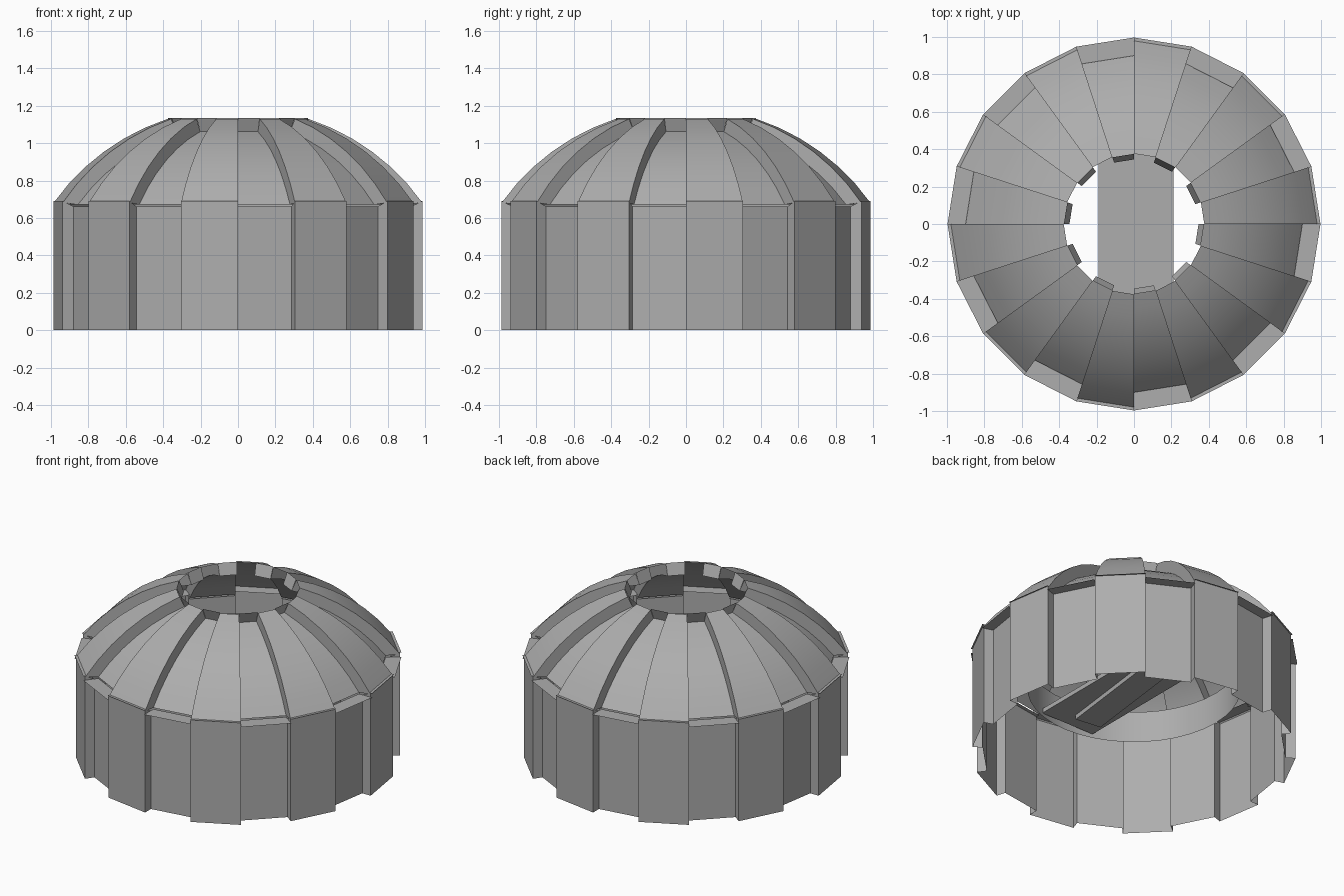
import bpy, bmesh, math
from mathutils import Matrix

if "Cube" in bpy.data.objects:
    bpy.data.objects.remove(bpy.data.objects["Cube"])

grey = bpy.data.materials.new("plain_grey")
grey.use_nodes = True
grey.diffuse_color = (0.42, 0.42, 0.42, 1)
grey.node_tree.nodes["Principled BSDF"].inputs["Base Color"].default_value = grey.diffuse_color

SEGMENTS = 20
STEP = 2 * math.pi / SEGMENTS
ARC_STEPS = 6
RIM = (0.375, 1.135)        # edge of the roof opening


def arc(radius, low, high):
    """Dome profile running upwards, as (radius, height) pairs."""
    angles = [math.radians(low + (high - low) * i / ARC_STEPS) for i in range(ARC_STEPS + 1)]
    return [(radius * math.sin(a), radius * math.cos(a) - 0.02) for a in angles]


def point(p, angle):
    return (p[0] * math.cos(angle), p[0] * math.sin(angle), p[1])


def face(bm, corners):
    bm.faces.new([bm.verts.new(c) for c in corners])


def strip(bm, profile, a, b):
    """Sweep a profile between two angles."""
    for p, q in zip(profile, profile[1:]):
        face(bm, [point(p, a), point(p, b), point(q, b), point(q, a)])


def finish(bm, name):
    bmesh.ops.remove_doubles(bm, verts=bm.verts, dist=0.0005)
    mesh = bpy.data.meshes.new(name)
    bm.to_mesh(mesh)
    bm.free()
    mesh.materials.append(grey)
    obj = bpy.data.objects.new(name, mesh)
    bpy.context.collection.objects.link(obj)
    bpy.ops.object.select_all(action="DESELECT")
    obj.select_set(True)
    bpy.context.view_layer.objects.active = obj
    bpy.ops.object.shade_smooth_by_angle(angle=math.radians(17))
    return obj


raised_arc = arc(1.21, 54.5, 18.1)
sunk_arc = arc(1.135, 52.5, 17.7)
raised_wall = [(0.987, 0), (0.987, 0.69)]
sunk_wall = [(0.925, 0), (0.925, 0.662)]

dome, wall, ledge, lip = (bmesh.new() for _ in range(4))
for i in range(SEGMENTS):
    a, b = i * STEP, (i + 1) * STEP
    raised = i % 2 == 0
    # panels alternate between raised and sunk
    strip(dome, raised_arc if raised else sunk_arc, a, b)
    strip(wall, raised_wall if raised else sunk_wall, a, b)
    height = 0.69 if raised else 0.662
    strip(ledge, [(0.997, height), (0.9, height)], a, b)
    # sloping plate closing each sunk panel at the opening
    if not raised:
        strip(lip, [RIM, sunk_arc[-1]], a, b)
    # radial steps between neighbouring panels
    for low, high, bm in ((sunk_arc, raised_arc, dome), (sunk_wall, raised_wall, wall)):
        for k in range(len(low) - 1):
            quad = [low[k], high[k], high[k + 1], low[k + 1]]
            face(bm, [point(p, a) for p in (quad if raised else reversed(quad))])

finish(dome, "dome_panels")
finish(wall, "outer_wall")
finish(ledge, "eaves_ledge")
finish(lip, "opening_lip")

# inner ring hanging below the dome
ring = bmesh.new()
for i in range(SEGMENTS * 2):
    strip(ring, [(0.65, 0.45), (0.65, 0.66)], i * STEP / 2, (i + 1) * STEP / 2)
finish(ring, "inner_ring")


def plank(name, size, height, turn):
    bm = bmesh.new()
    bmesh.ops.create_cube(bm, size=1)
    bmesh.ops.scale(bm, vec=size, verts=bm.verts)
    bmesh.ops.transform(
        bm, verts=bm.verts,
        matrix=Matrix.Translation((0.01, 0, height)) @ Matrix.Rotation(turn, 4, "Z"))
    finish(bm, name)


# walkway across the ring with a narrow beam under it
plank("walkway", (0.4, 1.24, 0.03), 0.49, 0)
plank("walkway_beam", (0.18, 1.0, 0.04), 0.465, math.radians(-7))
